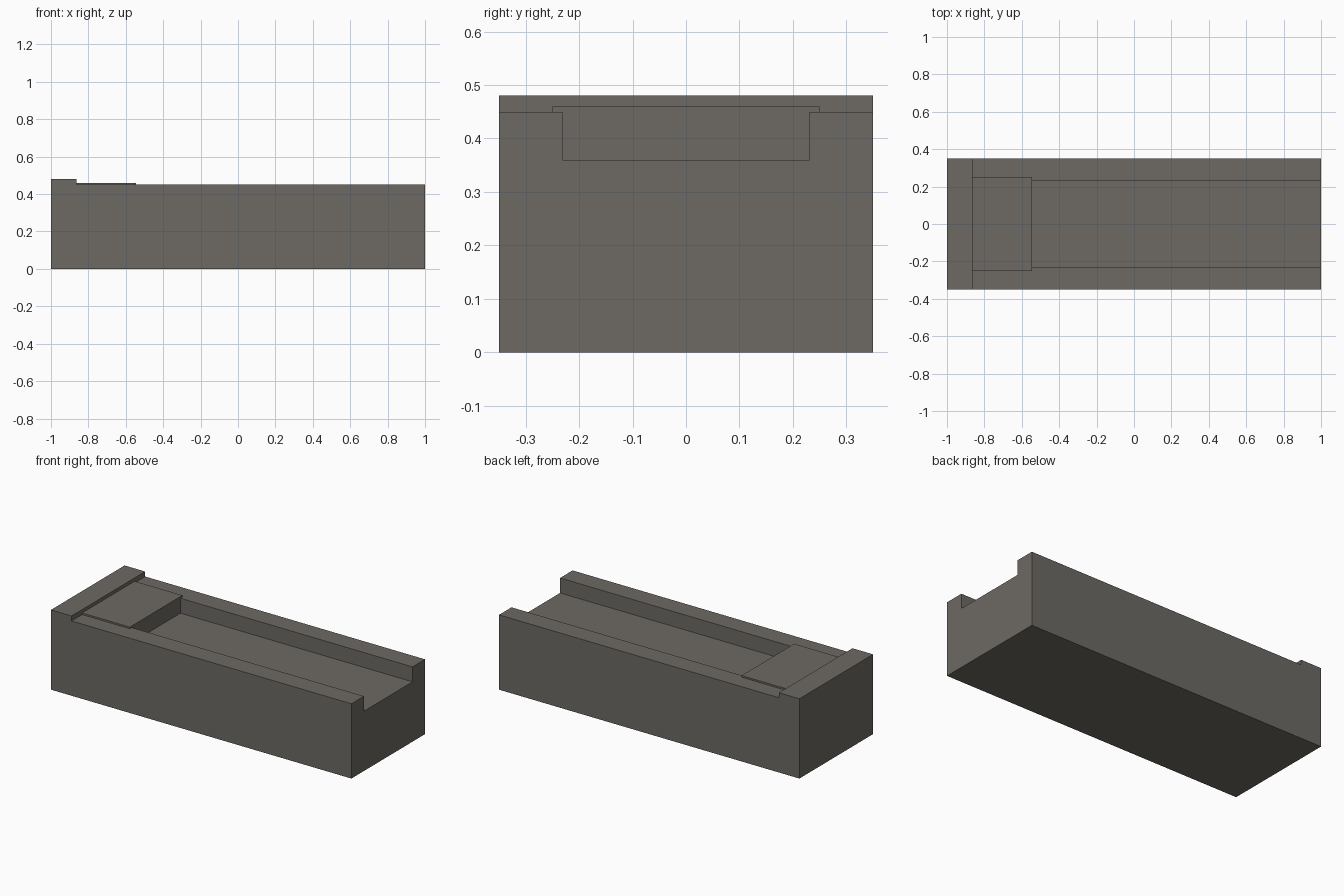
import bpy
import bmesh

if "Cube" in bpy.data.objects:
    bpy.data.objects.remove(bpy.data.objects["Cube"])

stone = bpy.data.materials.new("warm_grey_stone")
stone.diffuse_color = (0.153, 0.144, 0.127, 1)
stone.use_nodes = True
stone.node_tree.nodes["Principled BSDF"].inputs["Base Color"].default_value = stone.diffuse_color


def prism(name, profile, y0, y1):
    """Extrude an (x, z) profile along y."""
    bm = bmesh.new()
    face = bm.faces.new([bm.verts.new((x, y0, z)) for x, z in profile])
    ext = bmesh.ops.extrude_face_region(bm, geom=[face])
    verts = [g for g in ext["geom"] if isinstance(g, bmesh.types.BMVert)]
    bmesh.ops.translate(bm, verts=verts, vec=(0, y1 - y0, 0))
    bmesh.ops.recalc_face_normals(bm, faces=bm.faces)
    mesh = bpy.data.meshes.new(name)
    bm.to_mesh(mesh)
    bm.free()
    mesh.materials.append(stone)
    obj = bpy.data.objects.new(name, mesh)
    bpy.context.collection.objects.link(obj)
    return obj


def box(name, x0, x1, half_y, z0, z1):
    return prism(name, [(x0, z0), (x1, z0), (x1, z1), (x0, z1)], -half_y, half_y)


HEAD_X, PAD_X = -0.863, -0.545

# Main block with the raised ledge across its head end
block = prism("trough_block", [(-1, 0), (1, 0), (1, 0.45), (HEAD_X, 0.45),
                               (HEAD_X, 0.48), (-1, 0.48)], -0.35, 0.35)

# Channel cut, open at the foot end
cutter = box("channel_cutter", PAD_X, 1.1, 0.231, 0.36, 0.6)
cutter.hide_render = True
cutter.hide_set(True)
cut = block.modifiers.new("channel", "BOOLEAN")
cut.operation = "DIFFERENCE"
cut.solver = "EXACT"
cut.object = cutter

# Low head pad, slightly wider than the channel
box("head_pad", HEAD_X, PAD_X, 0.25, 0.45, 0.46)
